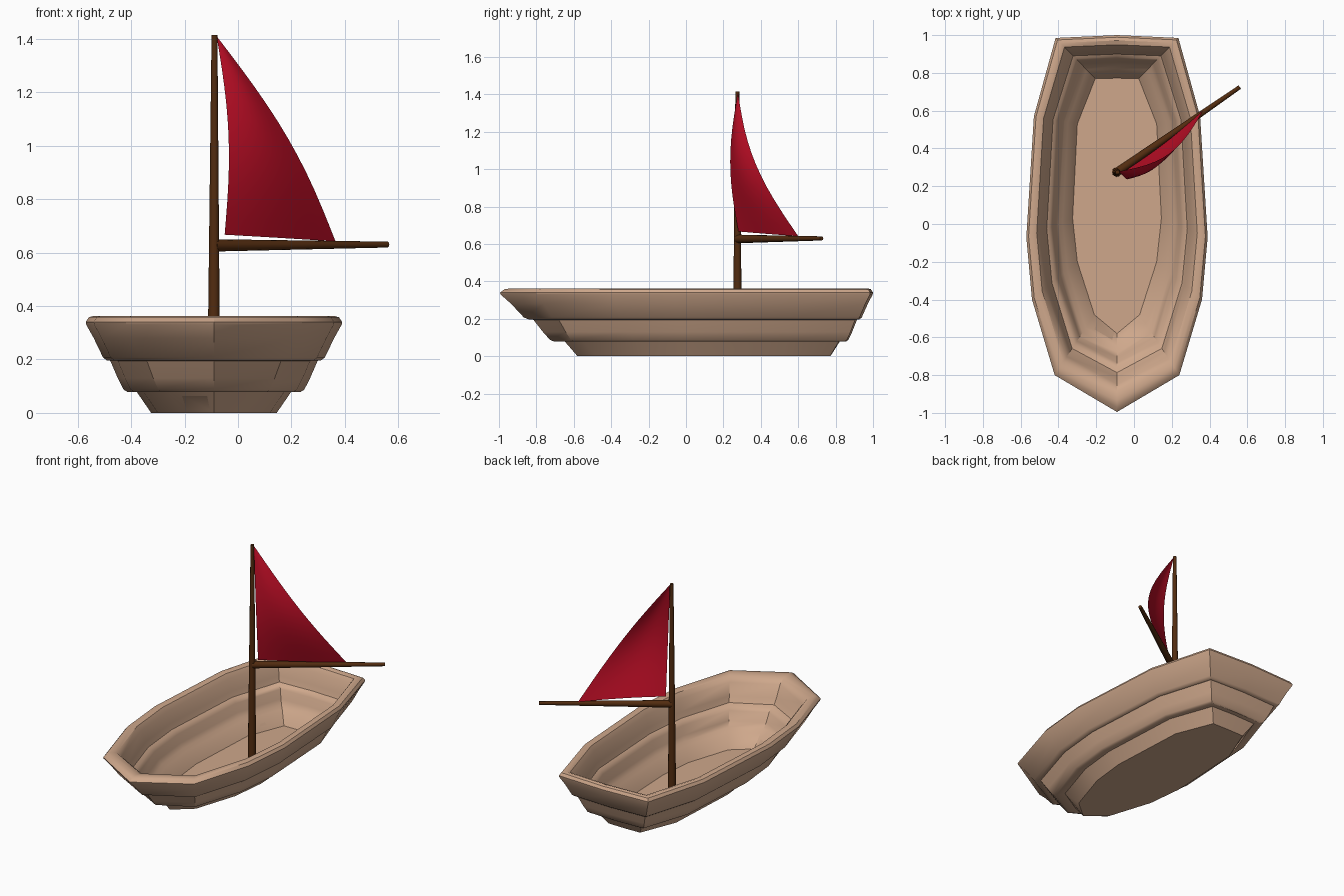
import bpy, bmesh, math
from mathutils import Vector

if "Cube" in bpy.data.objects:
    bpy.data.objects.remove(bpy.data.objects["Cube"])

CX = -0.09  # hull centre line


def material(name, color):
    m = bpy.data.materials.new(name)
    m.diffuse_color = (*color, 1)
    m.use_nodes = True
    m.node_tree.nodes["Principled BSDF"].inputs["Base Color"].default_value = m.diffuse_color
    return m


def make_object(name, bm, mat, angle=40):
    me = bpy.data.meshes.new(name)
    bm.to_mesh(me)
    bm.free()
    me.materials.append(mat)
    ob = bpy.data.objects.new(name, me)
    bpy.context.collection.objects.link(ob)
    bpy.ops.object.select_all(action='DESELECT')
    ob.select_set(True)
    bpy.context.view_layer.objects.active = ob
    bpy.ops.object.shade_smooth_by_angle(angle=math.radians(angle))
    return ob


tan = material("pale_wood", (0.62, 0.39, 0.26))
brown = material("dark_wood", (0.085, 0.025, 0.005))
red = material("red_cloth", (0.48, 0.004, 0.018))

# Hull: half outlines (half width, y) of the bottom and the rim, bow to stern
BOTTOM = [(0, -.58), (.12, -.48), (.21, -.20), (.235, .03), (.21, .53), (.115, .77), (0, .772)]
RIM = [(0, -.995), (.33, -.80), (.45, -.40), (.48, -.07), (.44, .57), (.325, .985), (0, 1.0)]

# Wall section (half width amidships, z): up the outside, over the rim, down the inside
SECTION = [(.235, 0), (.29, .08), (.325, .079), (.338, .087), (.36, .13), (.388, .195),
           (.40, .196), (.415, .207), (.45, .28), (.478, .33), (.48, .34), (.468, .358),
           (.45, .363), (.425, .355), (.405, .325), (.385, .25), (.372, .215), (.355, .205),
           (.342, .185), (.325, .13), (.308, .10), (.288, .085), (.235, .004)]


def hull_loop(half_width, z):
    t = (half_width - .235) / .245
    half = []
    for i, (b, r) in enumerate(zip(BOTTOM, RIM)):
        ty = t ** 1.2 if i == 0 else t
        half.append((b[0] + (r[0] - b[0]) * t, b[1] + (r[1] - b[1]) * ty))
    pts = half + [(-x, y) for x, y in half[-2:0:-1]]
    return [(CX + x, y, z) for x, y in pts]


bm = bmesh.new()
loops = [[bm.verts.new(p) for p in hull_loop(*s)] for s in SECTION]
for a, b in zip(loops, loops[1:]):
    n = len(a)
    for i in range(n):
        j = (i + 1) % n
        bm.faces.new((a[i], a[j], b[j], b[i]))
bm.faces.new(loops[0][::-1])
bm.faces.new(loops[-1])
bmesh.ops.recalc_face_normals(bm, faces=bm.faces)
make_object("hull", bm, tan, 35)


# Mast and boom: tapered poles
def pole(name, start, end, r1, r2):
    start, end = Vector(start), Vector(end)
    d = end - start
    bm = bmesh.new()
    bmesh.ops.create_cone(bm, cap_ends=True, segments=12, radius1=r1, radius2=r2, depth=d.length)
    ob = make_object(name, bm, brown)
    ob.location = (start + end) / 2
    ob.rotation_mode = 'QUATERNION'
    ob.rotation_quaternion = d.to_track_quat('Z', 'Y')


pole("mast", (-.091, .275, .003), (-.088, .275, 1.415), .025, .011)
pole("boom", (-.09, .275, .627), (.56, .725, .63), .023, .011)

# Sail: triangular sheet bellied away from the boom
tack, clew, head = Vector((-.05, .28, .667)), Vector((.365, .60, .642)), Vector((-.08, .278, 1.41))
out = Vector((.57, -.82, 0))
N = 12
bm = bmesh.new()
grid = []
for k in range(N + 1):
    v = k / N
    row = []
    for i in range(N + 1):
        u = i / N
        p = tack.lerp(clew, u).lerp(head, v)
        p += out * (math.sin(math.pi * v) * (.052 + .028 * u + .02 * math.sin(math.pi * u))
                    + .012 * math.sin(math.pi * u) * (1 - v))
        row.append(bm.verts.new(p))
    grid.append(row)
for a, b in zip(grid, grid[1:]):
    for i in range(N):
        bm.faces.new((a[i], a[i + 1], b[i + 1], b[i]))
bmesh.ops.remove_doubles(bm, verts=bm.verts, dist=.0005)
make_object("sail", bm, red, 60)
